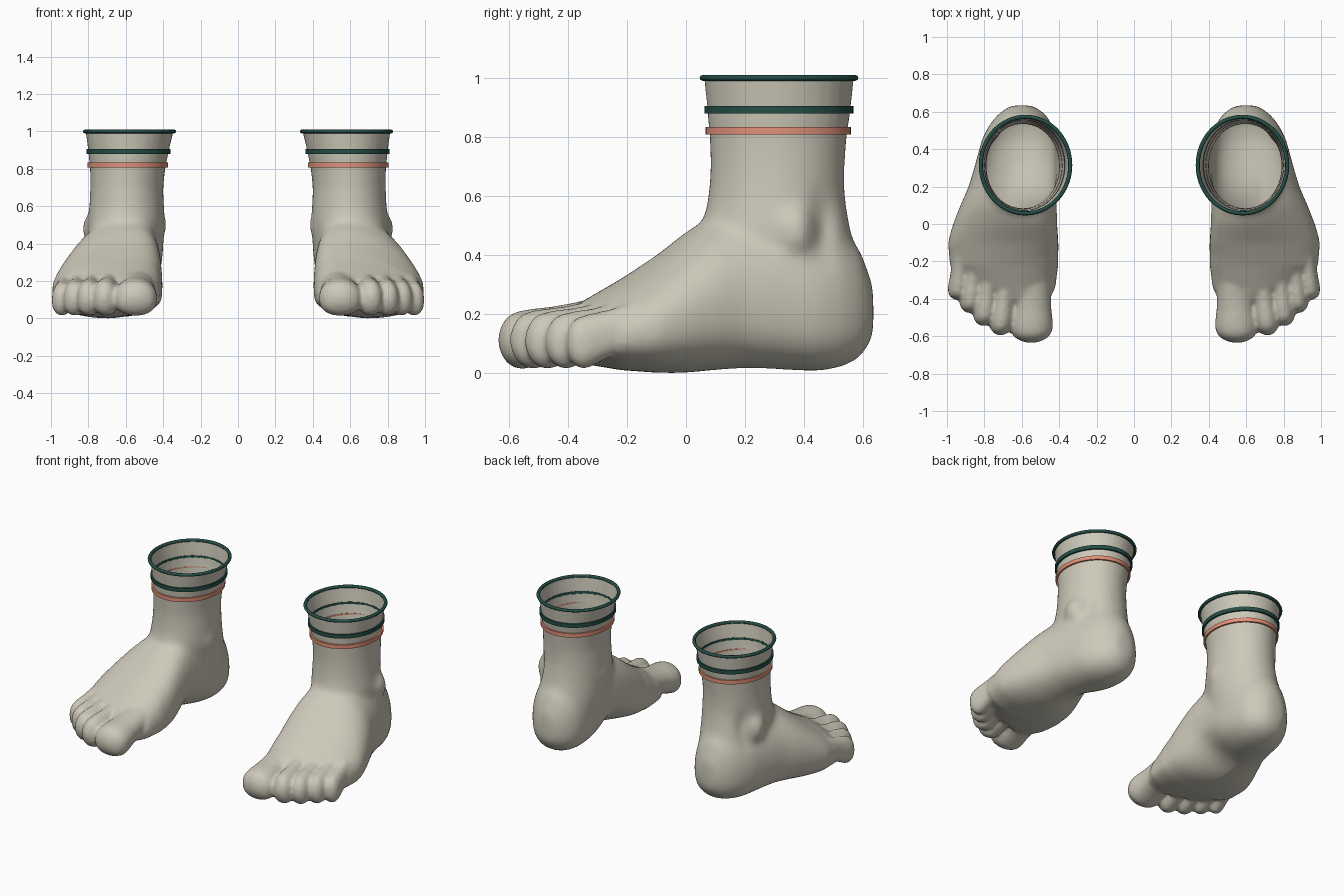
import bpy, bmesh
from math import sin, cos, pi, exp
from mathutils import Vector, Matrix

if "Cube" in bpy.data.objects:
    bpy.data.objects.remove(bpy.data.objects["Cube"])


def make_material(name, color):
    mat = bpy.data.materials.new(name)
    mat.use_nodes = True
    mat.diffuse_color = (*color, 1)
    mat.node_tree.nodes["Principled BSDF"].inputs["Base Color"].default_value = (*color, 1)
    return mat


skin = make_material("warm grey", (0.61, 0.58, 0.485))
green = make_material("dark green", (0.018, 0.076, 0.06))
salmon = make_material("salmon", (0.75, 0.28, 0.19))
SIDES = 32
ANGLES = [2 * pi * i / SIDES for i in range(SIDES)]


def loft(bm, rings):
    """Skin a closed tube over a list of point rings."""
    rows = [[bm.verts.new(p) for p in ring] for ring in rings]
    for a, b in zip(rows, rows[1:]):
        for i in range(SIDES):
            j = (i + 1) % SIDES
            bm.faces.new((a[i], a[j], b[j], b[i]))
    bm.faces.new(rows[0][::-1])
    bm.faces.new(rows[-1])


def foot_ring(y, x0, x1, z0, z1, lean=0, waist=0.4):
    """Upright cross-section, domed on top and leaning to the inner side."""
    xc, half = (x0 + x1) / 2, (x1 - x0) / 2
    zm = z0 + (z1 - z0) * waist
    ring = []
    for t in ANGLES:
        c, s = cos(t), sin(t)
        if s > 0:
            ring.append(Vector((xc + half * c + lean * s * s, y, zm + (z1 - zm) * s)))
        else:
            flat = abs(s) ** 0.7
            ring.append(Vector((xc + half * c, y, zm - (zm - z0) * flat)))
    return ring


def leg_ring(z, xc, rx, yc, ry):
    return [Vector((xc + rx * cos(t), yc + ry * sin(t), z)) for t in ANGLES]


def add_toe(bm, tip_x, tip_y, radius, height, base_x, length):
    # narrow neck, bulging pad, rounded tip
    shape = [(0, .85), (.3, .86), (.5, .9), (.65, .97), (.76, 1),
             (.85, .93), (.92, .77), (.97, .5), (1, .2)]
    rings = []
    for t, size in shape:
        xc = base_x + (tip_x - base_x) * t
        zc = 0.175 + (height + 0.012 - 0.175) * min(1, t * 1.3)
        rx, rz = radius * size, height * size
        rings.append(foot_ring(tip_y + length * (1 - t), xc - rx, xc + rx,
                               zc - rz, zc + rz, 0, 0.5))
    loft(bm, rings)


def add_bump(bm, place, size):
    matrix = Matrix.Translation(place) @ Matrix.Diagonal((*size, 1))
    bmesh.ops.create_uvsphere(bm, u_segments=20, v_segments=12, radius=1, matrix=matrix)


BODY = [(-.42, .46, .70, .05, .21, 0), (-.34, .42, .88, .03, .25, -.04),
        (-.22, .405, .985, .01, .32, -.09), (-.1, .40, 1.0, 0, .40, -.12),
        (0, .405, .97, 0, .48, -.11), (.1, .41, .93, .01, .54, -.08),
        (.2, .415, .885, .015, .56, -.05), (.32, .415, .85, .01, .56, -.03),
        (.45, .42, .815, .005, .54, -.02), (.53, .435, .775, .02, .49, 0),
        (.59, .475, .725, .05, .42, 0), (.635, .54, .66, .12, .3, 0)]
LEG = [(.2, .6, .18, .36, .25), (.35, .6, .2, .34, .25), (.5, .6, .207, .305, .25),
       (.6, .595, .2, .307, .232), (.7, .595, .196, .31, .228), (.8, .59, .202, .312, .234),
       (.9, .585, .216, .315, .243), (1.0, .58, .235, .315, .254), (1.06, .58, .24, .315, .26)]
TOES = [(.55, -.635, .115, .1, .54, .35), (.715, -.595, .068, .1, .68, .34),
        (.805, -.545, .064, .098, .77, .33), (.88, -.475, .06, .096, .85, .3),
        (.947, -.405, .055, .092, .92, .26)]


def build_foot():
    bm = bmesh.new()
    loft(bm, [foot_ring(*row) for row in BODY])
    loft(bm, [leg_ring(*row) for row in LEG])
    for toe in TOES:
        add_toe(bm, *toe)
    add_bump(bm, (.775, .37, .48), (.06, .075, .09))   # outer ankle bone
    add_bump(bm, (.43, .29, .5), (.05, .075, .08))     # inner ankle bone
    bmesh.ops.recalc_face_normals(bm, faces=bm.faces)
    mesh = bpy.data.meshes.new("left_foot")
    bm.to_mesh(mesh)
    bm.free()
    foot = bpy.data.objects.new("left_foot", mesh)
    bpy.context.collection.objects.link(foot)

    # fuse the parts into one skin
    remesh = foot.modifiers.new("fuse", 'REMESH')
    remesh.mode = 'VOXEL'
    remesh.voxel_size = 0.011
    bm = bmesh.new()
    bm.from_object(foot, bpy.context.evaluated_depsgraph_get())
    foot.modifiers.clear()

    # blend the ankle strongly and the toes lightly
    blended = [v for v in bm.verts if v.co.y > -0.2 and v.co.z < 0.85]
    for _ in range(28):
        bmesh.ops.smooth_vert(bm, verts=blended, factor=0.5,
                              use_axis_x=True, use_axis_y=True, use_axis_z=True)
    for _ in range(4):
        bmesh.ops.smooth_vert(bm, verts=bm.verts, factor=0.5,
                              use_axis_x=True, use_axis_y=True, use_axis_z=True)

    # raised arch on the inner sole, hollow behind the outer ankle
    for v in bm.verts:
        x, y, z = v.co
        inner = max(0, min(1, (0.68 - x) / 0.25))
        along = exp(-((y - 0.12) / 0.15) ** 2)
        low = max(0, 1 - z / 0.3)
        v.co.z += 0.07 * inner * along * low
        v.co.x += 0.05 * inner * along * low
        if x > 0.65:
            v.co.x -= 0.025 * exp(-((y - 0.46) / 0.045) ** 2 - ((z - 0.5) / 0.1) ** 2)

    # open the cuff
    bmesh.ops.bisect_plane(bm, geom=bm.verts[:] + bm.edges[:] + bm.faces[:],
                           plane_co=(0, 0, 1), plane_no=(0, 0, 1), clear_outer=True)
    for face in bm.faces:
        face.smooth = True
    bm.to_mesh(mesh)
    bm.free()
    mesh.materials.append(skin)
    return foot


def leg_size(z):
    """Interpolated leg ellipse at a height."""
    for a, b in zip(LEG, LEG[1:]):
        if a[0] <= z <= b[0]:
            t = (z - a[0]) / (b[0] - a[0])
            return [p + (q - p) * t for p, q in zip(a[1:], b[1:])]


def build_band(name, z, profile, mat):
    """Sweep an (outward, up) profile around the leg."""
    xc, rx, yc, ry = leg_size(z)
    bm = bmesh.new()
    steps = 72
    rows = []
    for i in range(steps):
        c, s = cos(2 * pi * i / steps), sin(2 * pi * i / steps)
        rows.append([bm.verts.new((xc + (rx + out) * c, yc + (ry + out) * s, z + up))
                     for out, up in profile])
    n = len(profile)
    for i in range(steps):
        a, b = rows[i], rows[(i + 1) % steps]
        for k in range(n):
            m = (k + 1) % n
            bm.faces.new((a[k], b[k], b[m], a[m]))
    bmesh.ops.recalc_face_normals(bm, faces=bm.faces)
    mesh = bpy.data.meshes.new(name)
    bm.to_mesh(mesh)
    bm.free()
    mesh.materials.append(mat)
    band = bpy.data.objects.new(name, mesh)
    bpy.context.collection.objects.link(band)
    bpy.ops.object.select_all(action='DESELECT')
    band.select_set(True)
    bpy.context.view_layer.objects.active = band
    bpy.ops.object.shade_smooth_by_angle(angle=pi / 3.5)
    return band


def mirror_copy(obj):
    mesh = obj.data.copy()
    mesh.transform(Matrix.Scale(-1, 4, (1, 0, 0)))
    mesh.flip_normals()
    name = obj.name.replace("left", "right")
    mesh.name = name
    bpy.context.collection.objects.link(bpy.data.objects.new(name, mesh))


bead = [(0.004 + 0.011 * cos(k * pi / 4), 0.01 * sin(k * pi / 4)) for k in range(8)]
strip = [(-0.001, -0.013), (0.01, -0.013), (0.01, 0.013), (-0.001, 0.013)]
parts = [build_foot(),
         build_band("left_cuff_rim", 1.0, bead, green),
         build_band("left_upper_stripe", 0.892, strip, green),
         build_band("left_lower_stripe", 0.821, strip, salmon)]
for part in parts:
    mirror_copy(part)
